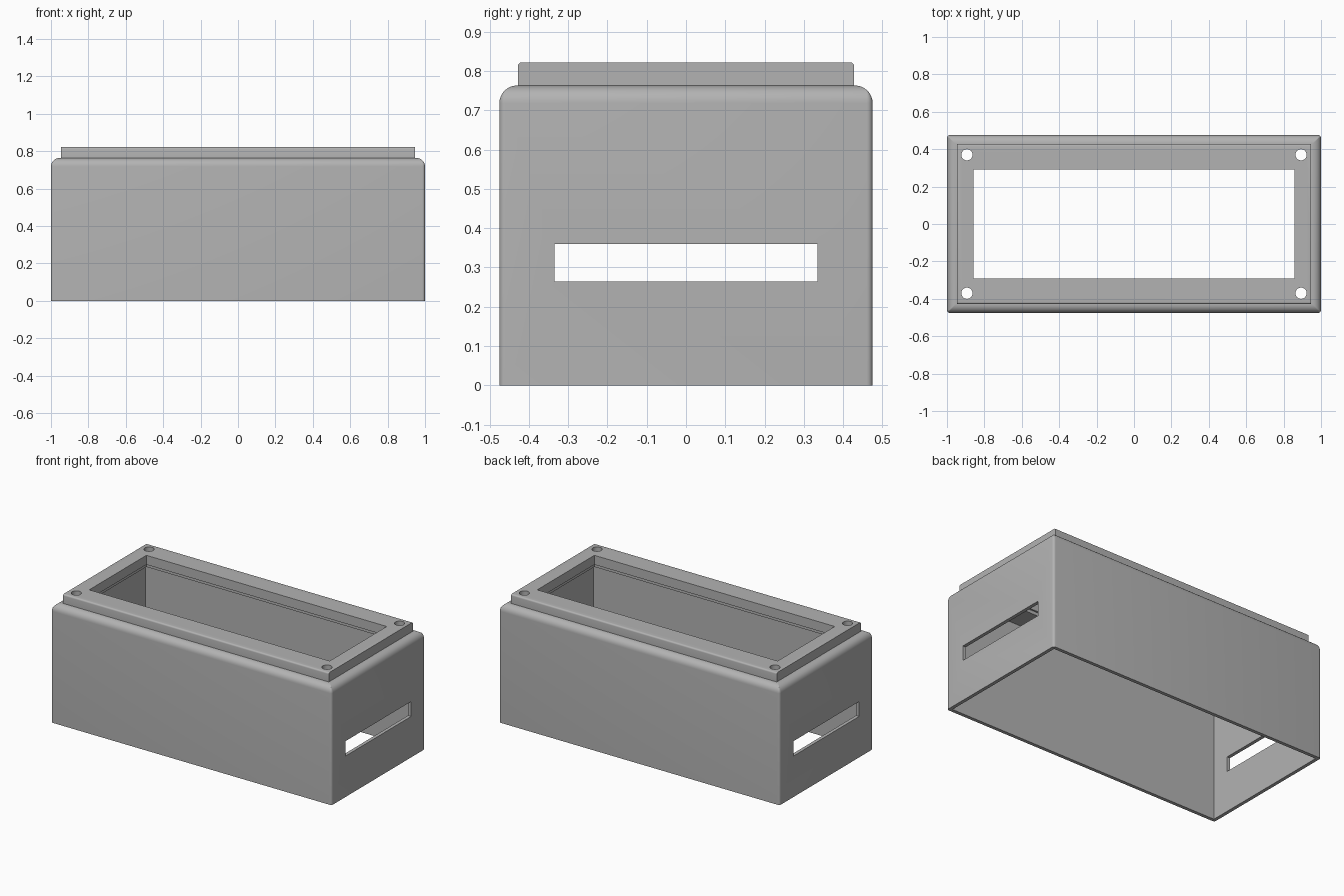
import bpy, bmesh, math

old = bpy.data.objects.get("Cube")
if old:
    bpy.data.objects.remove(old)

HX, HY, TOP = 1.0, 0.475, 0.763      # body half sizes and height
WALL, ROUND, CORNER = 0.022, 0.045, 0.015
LIP_X, LIP_Y, LIP_TOP = 0.947, 0.428, 0.822

grey = bpy.data.materials.new("plain grey")
grey.use_nodes = True
COLOUR = (0.45, 0.45, 0.45, 1)
grey.diffuse_color = COLOUR
grey.node_tree.nodes["Principled BSDF"].inputs["Base Color"].default_value = COLOUR


def make_object(name, bm):
    bmesh.ops.recalc_face_normals(bm, faces=bm.faces)
    mesh = bpy.data.meshes.new(name)
    bm.to_mesh(mesh)
    bm.free()
    mesh.materials.append(grey)
    obj = bpy.data.objects.new(name, mesh)
    bpy.context.collection.objects.link(obj)
    return obj


def box(name, hx, hy, z0, z1):
    bm = bmesh.new()
    bmesh.ops.create_cube(bm, size=1)
    for v in bm.verts:
        v.co = (v.co.x * 2 * hx, v.co.y * 2 * hy, z0 + (v.co.z + 0.5) * (z1 - z0))
    return make_object(name, bm)


def rounded_ring(bm, hx, hy, r, z, steps=5):
    verts = []
    for i, (sx, sy) in enumerate([(1, 1), (-1, 1), (-1, -1), (1, -1)]):
        for s in range(steps + 1):
            a = (i + s / steps) * math.pi / 2
            verts.append(bm.verts.new((sx * (hx - r) + r * math.cos(a),
                                       sy * (hy - r) + r * math.sin(a), z)))
    return verts


def cut(obj, cutters):
    for cutter in cutters:
        cutter.hide_render = True
        mod = obj.modifiers.new("cut", "BOOLEAN")
        mod.operation = "DIFFERENCE"
        mod.solver = "EXACT"
        mod.object = cutter
    bpy.context.view_layer.update()
    graph = bpy.context.evaluated_depsgraph_get()
    mesh = bpy.data.meshes.new_from_object(obj.evaluated_get(graph))
    obj.modifiers.clear()
    obj.data = mesh


# Body: straight walls with a rounded upper edge
bm = bmesh.new()
rings = [rounded_ring(bm, HX, HY, CORNER, 0)]
for i in range(9):
    a = i / 8 * math.pi / 2
    inset = ROUND * (1 - math.cos(a))
    rings.append(rounded_ring(bm, HX - inset, HY - inset, max(CORNER - inset, 0.003),
                              TOP - ROUND + ROUND * math.sin(a)))
for low, high in zip(rings, rings[1:]):
    for i in range(len(low)):
        j = (i + 1) % len(low)
        bm.faces.new((low[i], low[j], high[j], high[i]))
bm.faces.new(rings[0])
bm.faces.new(rings[-1])
body = make_object("case_body", bm)

# Raised lip, softened along its long upper edges
lip = box("raised_lip", LIP_X, LIP_Y, TOP - 0.001, LIP_TOP)
bm = bmesh.new()
bm.from_mesh(lip.data)
long_edges = [e for e in bm.edges if all(v.co.z > LIP_TOP - 0.001 for v in e.verts)
              and abs(e.verts[0].co.x - e.verts[1].co.x) > 1]
bmesh.ops.bevel(bm, geom=long_edges, offset=0.01, segments=4, profile=0.5, affect="EDGES")
bm.to_mesh(lip.data)
bm.free()

# Cutters: cavity, openings, end slots and corner screw holes
cavity = box("cavity_cutter", HX - WALL, HY - WALL, -0.1, TOP - WALL)
inner_opening = box("inner_opening_cutter", 0.865, 0.302, 0.6, 0.9)
opening = box("opening_cutter", 0.857, 0.291, 0.6, 0.9)
slot = box("slot_cutter", 1.2, 0.335, 0.264, 0.36)
holes = []
for sx in (-1, 1):
    for sy in (-1, 1):
        bm = bmesh.new()
        bmesh.ops.create_cone(bm, cap_ends=True, segments=32, radius1=0.03,
                              radius2=0.03, depth=0.4)
        bmesh.ops.translate(bm, verts=bm.verts, vec=(sx * 0.893, sy * 0.37, 0.8))
        holes.append(make_object("screw_hole_cutter", bm))

cut(body, [cavity, inner_opening, slot] + holes)
cut(lip, [opening] + holes)
for cutter in [cavity, inner_opening, opening, slot] + holes:
    bpy.data.objects.remove(cutter)

# Smooth the rounded edges, keep the corners crisp
bpy.ops.object.select_all(action="DESELECT")
for obj in (body, lip):
    obj.select_set(True)
bpy.context.view_layer.objects.active = body
bpy.ops.object.shade_smooth_by_angle(angle=math.radians(30))
